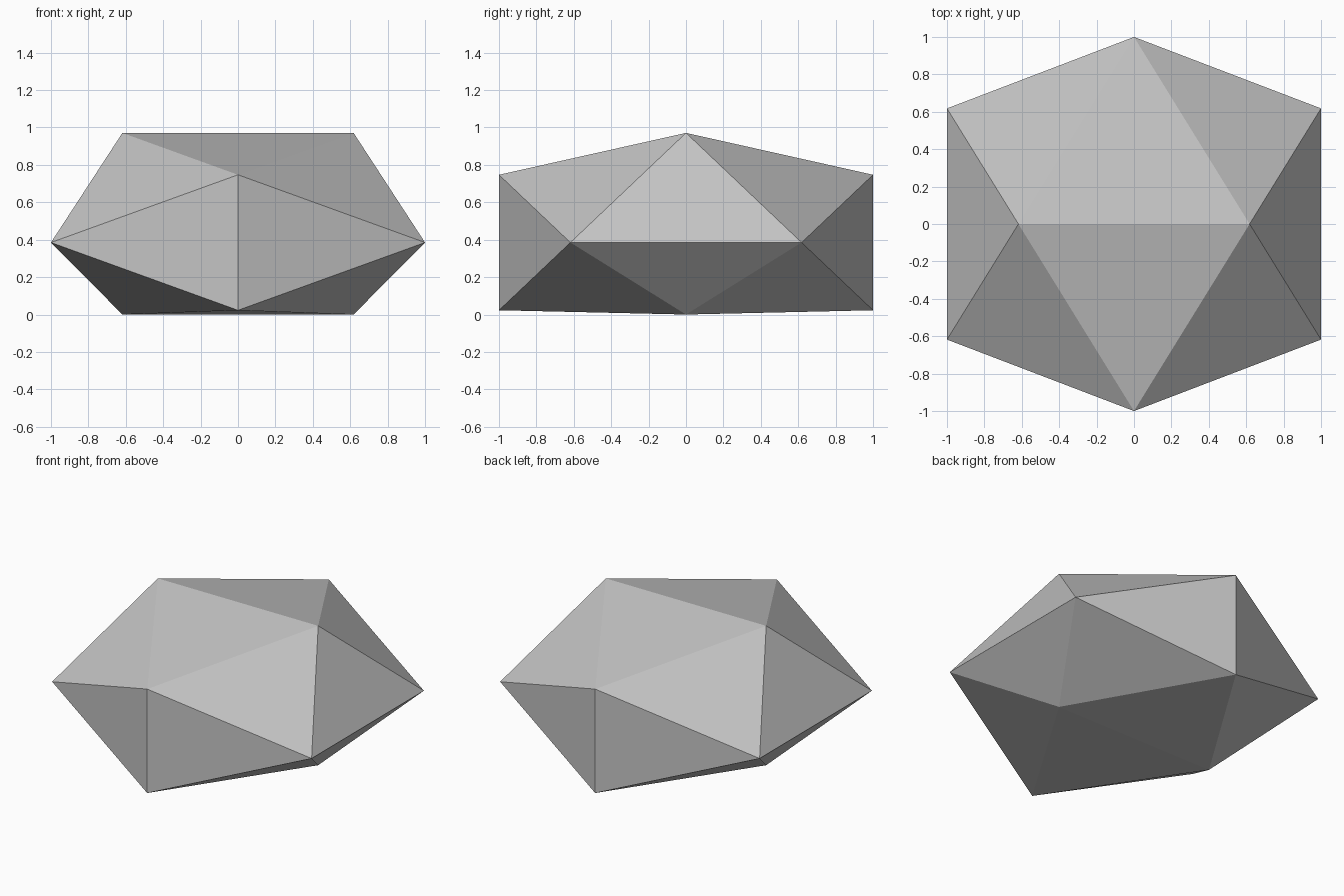
import bpy, bmesh
from itertools import product

if "Cube" in bpy.data.objects:
    bpy.data.objects.remove(bpy.data.objects["Cube"])

G = 0.618            # golden ratio proportion of a regular icosahedron
MID, FLAT = 0.385, 0.586

# Stone: regular icosahedron from three crossed golden rectangles
bm = bmesh.new()
for a, b in product((-1, 1), repeat=2):
    for co in ((0, a, b * G), (a * G, 0, b), (a, b * G, 0)):
        bm.verts.new(co)
bmesh.ops.convex_hull(bm, input=bm.verts[:])

# Squash it vertically and press the underside flat on the ground
for v in bm.verts:
    v.co.z = max(0.0, MID + FLAT * v.co.z)
bmesh.ops.recalc_face_normals(bm, faces=bm.faces[:])

mesh = bpy.data.meshes.new("stone")
bm.to_mesh(mesh)
bm.free()
mat = bpy.data.materials.new("stone grey")
mat.diffuse_color = (0.55, 0.55, 0.55, 1)
mat.use_nodes = True
mat.node_tree.nodes["Principled BSDF"].inputs["Base Color"].default_value = mat.diffuse_color
mesh.materials.append(mat)
stone = bpy.data.objects.new("stone", mesh)
bpy.context.collection.objects.link(stone)
